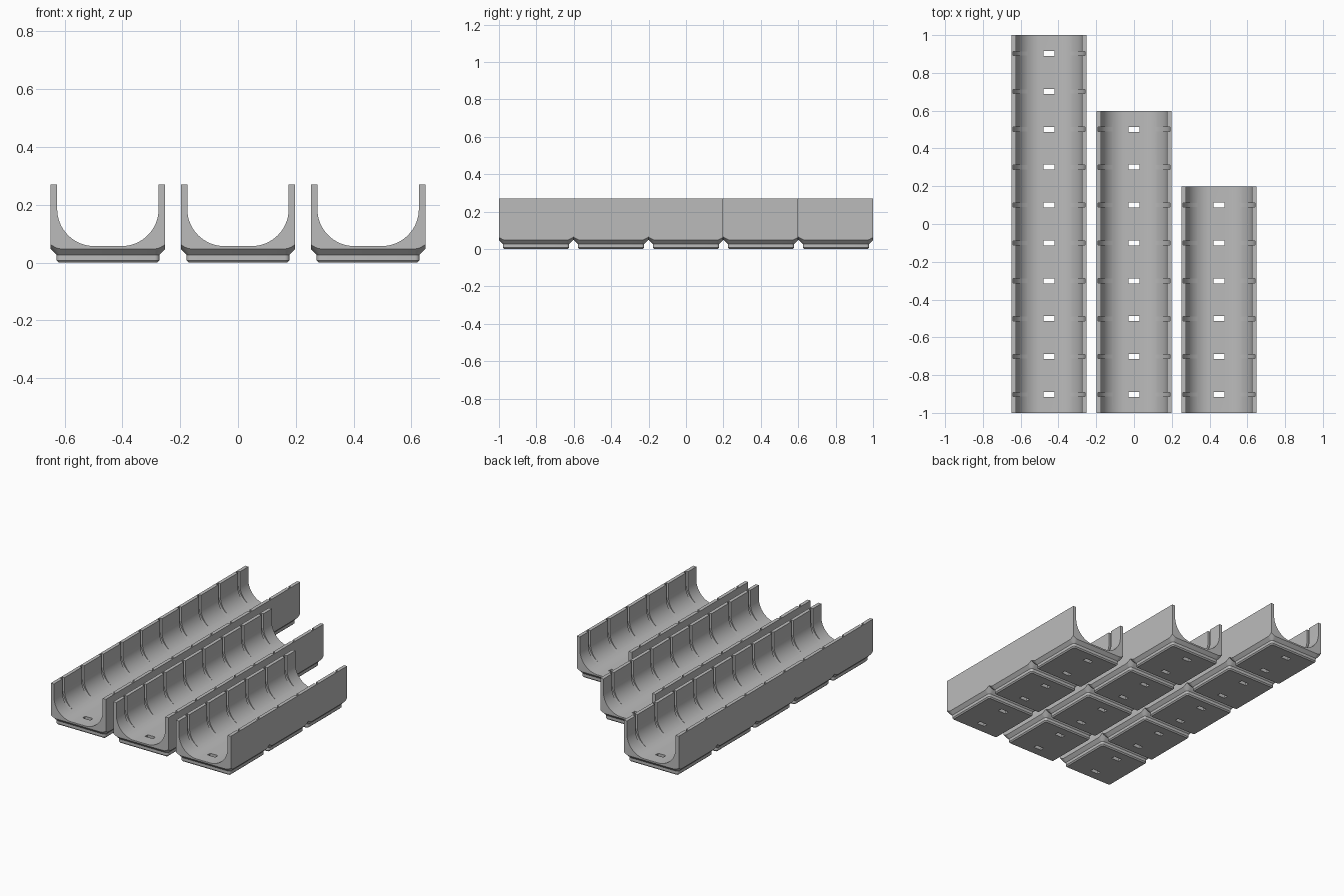
import bpy, bmesh, math
from mathutils import Vector

cube = bpy.data.objects.get("Cube")
if cube:
    bpy.data.objects.remove(cube, do_unlink=True)

PITCH, HALF, GAP, TOP = 0.401, 0.198, 0.0025, 0.27
NECK = 0.027                       # height where the foot starts to flare

grey = bpy.data.materials.new("plain_grey")
grey.use_nodes = True
grey.diffuse_color = (0.5, 0.5, 0.5, 1)
grey.node_tree.nodes["Principled BSDF"].inputs["Base Color"].default_value = (0.5, 0.5, 0.5, 1)


def rounded_square(half, r, z, steps=6):
    """Ring of points of a square with round corners."""
    pts = []
    for q in range(4):
        for i in range(steps + 1):
            a = math.pi / 2 * (q + i / steps)
            sx = 1 if q in (0, 3) else -1
            sy = 1 if q < 2 else -1
            pts.append(Vector((sx * (half - r) + r * math.cos(a),
                               sy * (half - r) + r * math.sin(a), z)))
    return pts


def hull(points):
    bm = bmesh.new()
    for p in points:
        bm.verts.new(p)
    res = bmesh.ops.convex_hull(bm, input=bm.verts[:])
    loose = [v for v in bm.verts if not v.link_faces]
    bmesh.ops.delete(bm, geom=loose, context='VERTS')
    return bm


def clipped_block(y_lo, y_hi):
    """Flared block whose sides are trimmed to the bin outline."""
    pts = rounded_square(0.1776, 0.0153, NECK)
    for z in (NECK + 0.04, TOP):
        pts += rounded_square(0.2176, 0.0553, z)
    bm = hull(pts)
    for axis, d in (((1, 0, 0), HALF), ((-1, 0, 0), HALF), ((0, 1, 0), y_hi), ((0, -1, 0), y_lo)):
        n = Vector(axis)
        bmesh.ops.bisect_plane(bm, geom=bm.verts[:] + bm.edges[:] + bm.faces[:], dist=1e-6,
                               plane_co=n * d, plane_no=n, clear_outer=True)
    pts = [v.co.copy() for v in bm.verts]
    bm.free()
    return hull(pts)


def append(target, part, offset):
    made = {v: target.verts.new(v.co + offset) for v in part.verts}
    for f in part.faces:
        target.faces.new([made[v] for v in f.verts])
    part.free()


def make_object(name, bm):
    bmesh.ops.recalc_face_normals(bm, faces=bm.faces[:])
    mesh = bpy.data.meshes.new(name)
    bm.to_mesh(mesh)
    bm.free()
    ob = bpy.data.objects.new(name, mesh)
    bpy.context.collection.objects.link(ob)
    return ob


def u_profile(half, r, floor, steps=16):
    """Channel section: straight walls, round lower corners, flat floor."""
    right = [(half, TOP + 0.1)]
    for i in range(steps + 1):
        a = math.pi / 2 * i / steps
        right.append((half - r + r * math.cos(a), floor + r - r * math.sin(a)))
    return right + [(-x, z) for x, z in reversed(right)]


def prism(bm, profile, y0, y1):
    a = [bm.verts.new((x, y0, z)) for x, z in profile]
    b = [bm.verts.new((x, y1, z)) for x, z in profile]
    bm.faces.new(a)
    bm.faces.new(b[::-1])
    for i in range(len(a)):
        j = (i + 1) % len(a)
        bm.faces.new((a[i], b[i], b[j], a[j]))


def channel_bin(name, x, cells):
    start = -1 - GAP
    centres = [start + PITCH * (i + 0.5) for i in range(cells)]
    joints = [start + PITCH * i for i in range(1, cells)]

    # Solid body with one stepped foot per cell
    bm = bmesh.new()
    for i, y in enumerate(centres):
        off = Vector((0, y, 0))
        foot = rounded_square(0.17, 0.0077, 0) + rounded_square(0.1776, 0.0153, 0.0077)
        append(bm, hull(foot + rounded_square(0.1776, 0.0153, NECK)), off)
        lo = HALF if i == 0 else PITCH / 2
        hi = HALF if i == cells - 1 else PITCH / 2
        append(bm, clipped_block(lo, hi), off)
    bmesh.ops.remove_doubles(bm, verts=bm.verts[:], dist=2e-5)
    inner = [f for f in bm.faces
             if all(abs(v.co.z - NECK) < 1e-4 for v in f.verts)
             or any(all(abs(v.co.y - j) < 1e-4 for v in f.verts) for j in joints)]
    bmesh.ops.delete(bm, geom=inner, context='FACES')
    bmesh.ops.recalc_face_normals(bm, faces=bm.faces[:])
    bmesh.ops.dissolve_limit(bm, angle_limit=0.01, verts=bm.verts[:], edges=bm.edges[:])
    body = make_object(name, bm)

    # Cutters: the channel, the divider grooves and the floor slots
    channel, grooves, slots = bmesh.new(), bmesh.new(), bmesh.new()
    prism(channel, u_profile(0.1755, 0.1285, 0.057), -1.1, start + PITCH * cells + 0.1)
    box = [(-0.028, -0.1), (0.028, -0.1), (0.028, 0.1), (-0.028, 0.1)]
    for c in centres:
        for y in (c - PITCH / 4, c + PITCH / 4):
            prism(grooves, u_profile(0.19, 0.1395, 0.0605), y - 0.011, y + 0.011)
            prism(slots, box, y - 0.0135, y + 0.0135)
    cutters = []
    for label, cut in (("channel", channel), ("grooves", grooves), ("slots", slots)):
        ob = make_object(name + "_" + label + "_cutter", cut)
        ob.hide_render = True
        mod = body.modifiers.new(label, 'BOOLEAN')
        mod.operation, mod.solver, mod.object = 'DIFFERENCE', 'EXACT', ob
        cutters.append(ob)

    # Bake the cuts and drop the cutters
    bpy.context.view_layer.update()
    result = bpy.data.meshes.new_from_object(body.evaluated_get(bpy.context.evaluated_depsgraph_get()))
    body.modifiers.clear()
    body.data = result
    for ob in cutters:
        bpy.data.objects.remove(ob, do_unlink=True)
    result.materials.clear()
    result.materials.append(grey)
    body.location.x = x
    bpy.ops.object.select_all(action='DESELECT')
    body.select_set(True)
    bpy.context.view_layer.objects.active = body
    bpy.ops.object.shade_smooth_by_angle(angle=math.radians(25))


channel_bin("long_channel_bin", -0.45, 5)
channel_bin("medium_channel_bin", 0, 4)
channel_bin("short_channel_bin", 0.45, 3)
